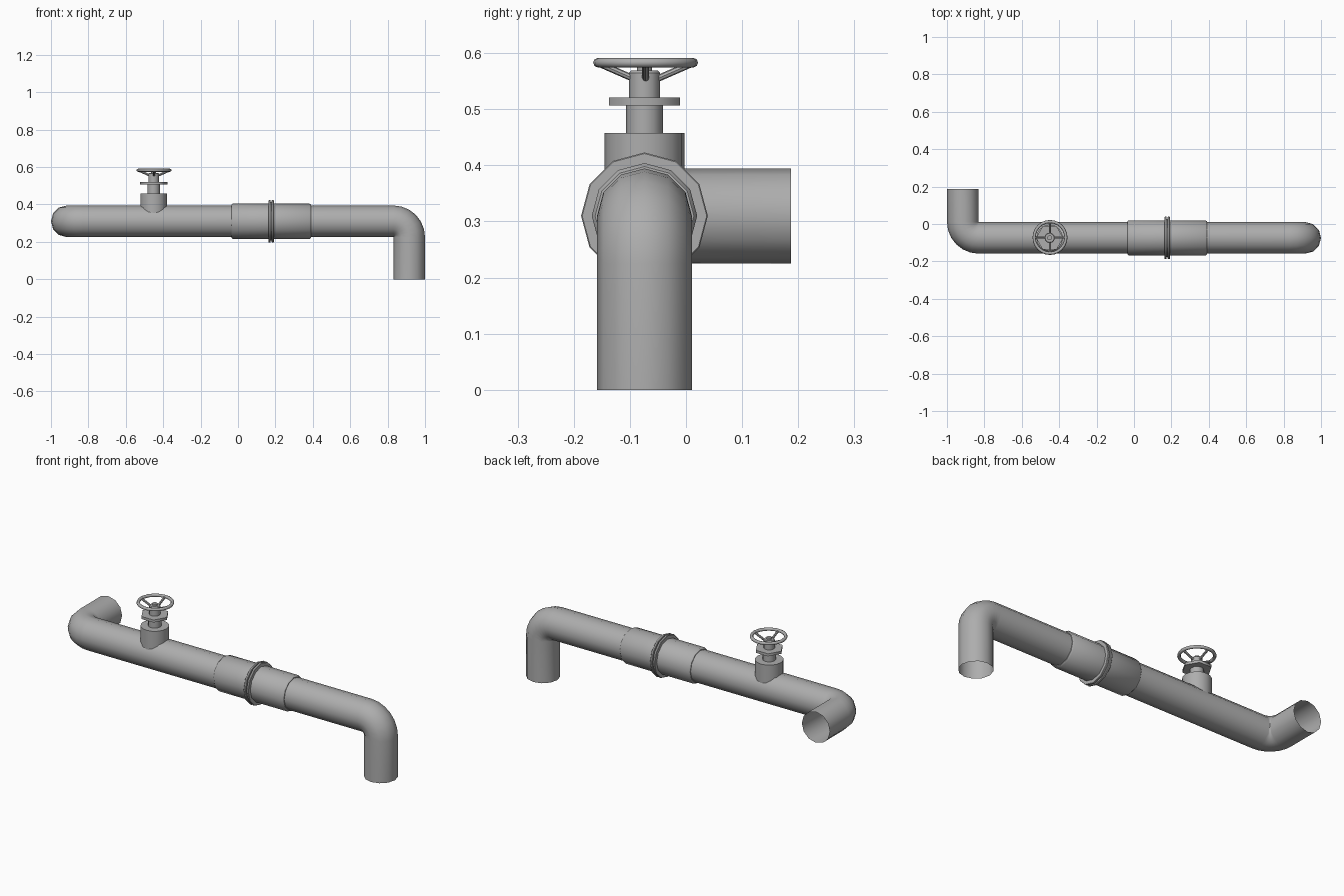
import bpy, bmesh
from math import sin, cos, pi, radians
from mathutils import Vector, Matrix

if "Cube" in bpy.data.objects:
    bpy.data.objects.remove(bpy.data.objects["Cube"])

AXIS_Y, AXIS_Z = -0.074, 0.31      # pipe centre line
PIPE_R, BEND = 0.0845, 0.085
VALVE = Vector((-0.451, AXIS_Y, 0))
WHEEL = VALVE + Vector((0.002, 0.002, 0))

# dark grey metal for every part
metal = bpy.data.materials.new("dark_metal")
metal.diffuse_color = (0.42, 0.42, 0.42, 1)
metal.use_nodes = True
metal.node_tree.nodes["Principled BSDF"].inputs["Base Color"].default_value = metal.diffuse_color


def finish(name, bm, angle=40):
    bmesh.ops.recalc_face_normals(bm, faces=bm.faces)
    mesh = bpy.data.meshes.new(name)
    bm.to_mesh(mesh)
    bm.free()
    mesh.materials.append(metal)
    ob = bpy.data.objects.new(name, mesh)
    bpy.context.collection.objects.link(ob)
    bpy.ops.object.select_all(action='DESELECT')
    bpy.context.view_layer.objects.active = ob
    ob.select_set(True)
    bpy.ops.object.shade_smooth_by_angle(angle=radians(angle))
    return ob


def skin(bm, rings, closed=False):
    """Bridge rings of points with quads."""
    vs = [[bm.verts.new(p) for p in r] for r in rings]
    n = len(vs[0])
    for i in range(len(vs) if closed else len(vs) - 1):
        a, b = vs[i], vs[(i + 1) % len(vs)]
        for k in range(n):
            bm.faces.new((a[k], a[(k + 1) % n], b[(k + 1) % n], b[k]))
    return vs


def ring(pos, u, v, r, n=12):
    return [pos + r * (cos(2 * pi * k / n) * u + sin(2 * pi * k / n) * v) for k in range(n)]


def lathe(name, profile, origin, u, v, axis, n=12, caps=True, angle=40):
    """Turn (radius, distance) pairs around an axis."""
    bm = bmesh.new()
    vs = skin(bm, [ring(origin + axis * d, u, v, r, n) for r, d in profile])
    if caps:
        bm.faces.new(vs[0])
        bm.faces.new(vs[-1])
    return finish(name, bm, angle)


X, Y, Z = Vector((1, 0, 0)), Vector((0, 1, 0)), Vector((0, 0, 1))

# main pipe: back stub, elbow, long run, elbow, down stub (open ends)
STEPS = 6
c1 = Vector((-1 + PIPE_R + BEND, AXIS_Y + BEND, AXIS_Z))
c2 = Vector((1 - PIPE_R - BEND, AXIS_Y, AXIS_Z - BEND))
rings = [ring(Vector((-1 + PIPE_R, 0.187, AXIS_Z)), Z, X, PIPE_R)]
for i in range(STEPS + 1):
    a = i / STEPS * pi / 2
    v = Vector((cos(a), sin(a), 0))
    rings.append(ring(c1 - BEND * v, Z, v, PIPE_R))
for i in range(STEPS + 1):
    a = i / STEPS * pi / 2
    u = Vector((sin(a), 0, cos(a)))
    rings.append(ring(c2 + BEND * u, u, Y, PIPE_R))
rings.append(ring(Vector((1 - PIPE_R, AXIS_Y, 0)), X, Y, PIPE_R))
bm = bmesh.new()
skin(bm, rings)
finish("pipe", bm)

# coupling sleeve with two bevelled ends and a double flange
centre = Vector((0, AXIS_Y, AXIS_Z))
lathe("coupling_sleeve", [(0.083, -0.035), (0.088, -0.035), (0.094, -0.028), (0.094, 0.383),
                          (0.088, 0.39), (0.083, 0.39)], centre, Z, Y, X, caps=False)
for i, x in enumerate((0.163, 0.18)):
    lathe(f"coupling_flange_{i + 1}", [(0.09, x), (0.111, x), (0.113, x + 0.002), (0.113, x + 0.010),
                                       (0.111, x + 0.012), (0.09, x + 0.012)], centre, Z, Y, X, caps=False)
lathe("coupling_gasket", [(0.102, 0.17), (0.102, 0.185)], centre, Z, Y, X, caps=False)

# valve body stack
lathe("valve_base", [(0.071, 0.335), (0.071, 0.458)], VALVE, X, Y, Z, 16)
lathe("valve_neck", [(0.033, 0.455), (0.033, 0.508)], VALVE, X, Y, Z, 12)
lathe("valve_hex_plate", [(0.073, 0.507), (0.073, 0.521)], VALVE, X, Y, Z, 6, angle=65)
lathe("valve_bonnet", [(0.028, 0.52), (0.028, 0.565), (0.024, 0.569)], VALVE, X, Y, Z, 12)
lathe("valve_stem", [(0.013, 0.565), (0.013, 0.579)], VALVE, X, Y, Z, 12)

# hand wheel rim
bm = bmesh.new()
rim_rings = []
for i in range(24):
    a = 2 * pi * i / 24
    d = Vector((cos(a), sin(a), 0))
    rim_rings.append(ring(WHEEL + 0.085 * d + 0.583 * Z, d, Z, 0.0085, 8))
skin(bm, rim_rings, closed=True)
finish("wheel_rim", bm, 60)

# four sloping spokes
for i in range(4):
    d = Matrix.Rotation(i * pi / 2, 3, 'Z') @ X
    start, end = WHEEL + 0.02 * d + 0.554 * Z, WHEEL + 0.084 * d + 0.582 * Z
    axis = (end - start).normalized()
    side = Z.cross(d)
    lathe(f"wheel_spoke_{i + 1}", [(0.006, 0), (0.006, (end - start).length)],
          start, side, axis.cross(side), axis, 8)
